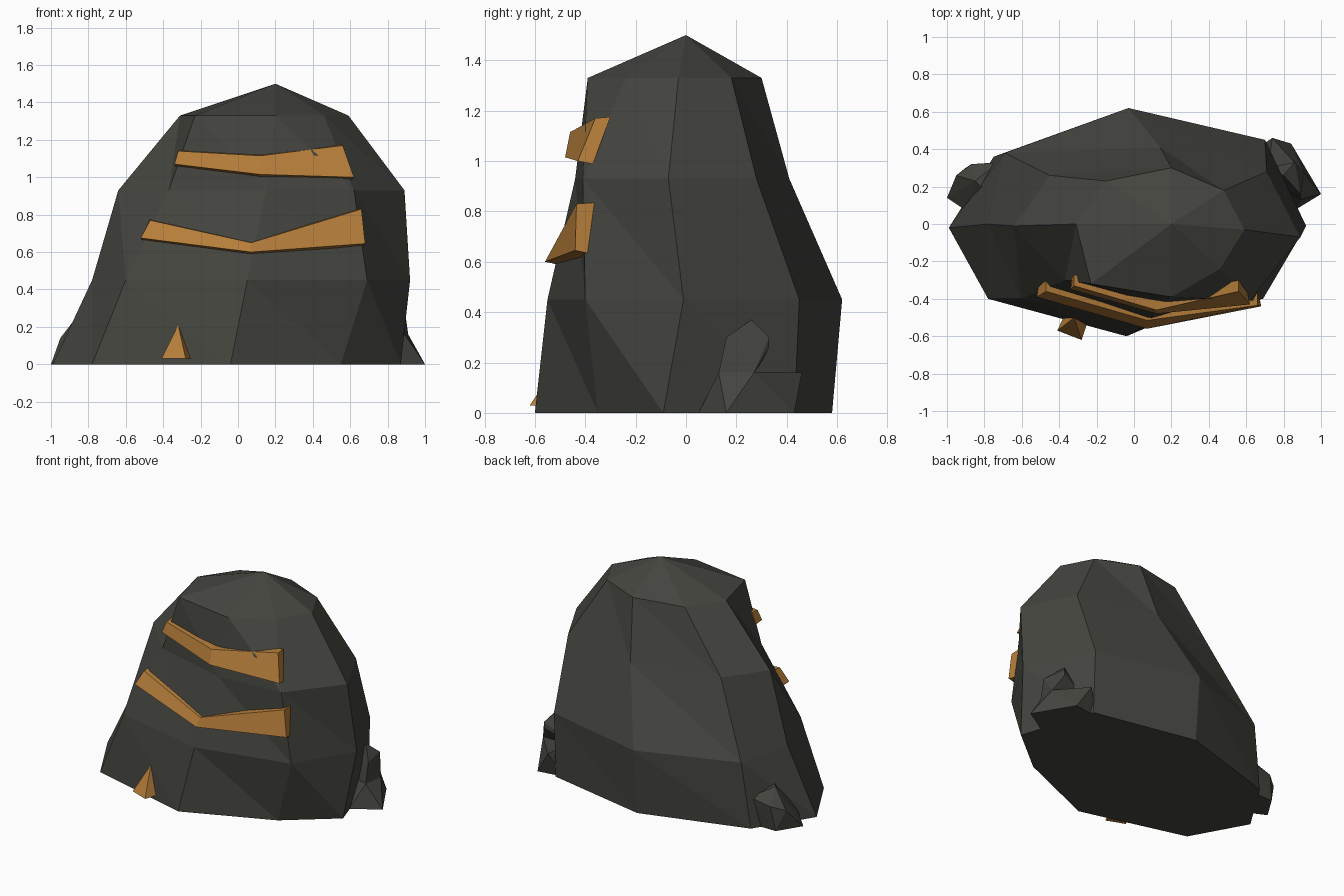
import bpy, bmesh

if "Cube" in bpy.data.objects:
    bpy.data.objects.remove(bpy.data.objects["Cube"])


def material(name, rgb):
    m = bpy.data.materials.new(name)
    m.diffuse_color = (*rgb, 1)
    m.use_nodes = True
    m.node_tree.nodes["Principled BSDF"].inputs["Base Color"].default_value = m.diffuse_color
    return m


STONE = material("dark stone", (0.058, 0.058, 0.050))
ORE = material("golden ore", (0.46, 0.205, 0.042))


def finish(name, bm, mat):
    bmesh.ops.recalc_face_normals(bm, faces=bm.faces[:])
    me = bpy.data.meshes.new(name)
    bm.to_mesh(me)
    bm.free()
    me.materials.append(mat)
    ob = bpy.data.objects.new(name, me)
    bpy.context.collection.objects.link(ob)
    return ob


def hull(name, points, mat):
    """Faceted chunk wrapped around a few corner points."""
    bm = bmesh.new()
    vs = [bm.verts.new(p) for p in points]
    res = bmesh.ops.convex_hull(bm, input=vs)
    junk = {g for g in res["geom_interior"] + res["geom_unused"]
            if isinstance(g, bmesh.types.BMVert)}
    bmesh.ops.delete(bm, geom=list(junk), context='VERTS')
    return finish(name, bm, mat)


def vein(name, low, high, depth, drop, mat):
    """Bent bar of ore: lower and upper front edges, pushed back into the rock."""
    bm = bmesh.new()
    sections = []
    for (a, b) in zip(low, high):
        pts = [a, b, (b[0], b[1] + depth, b[2] + 0.005),
               (a[0] * 0.98, a[1] + depth, a[2] - drop)]
        sections.append([bm.verts.new(p) for p in pts])
    for s, t in zip(sections, sections[1:]):
        for i in range(4):
            j = (i + 1) % 4
            bm.faces.new((s[i], s[j], t[j], t[i]))
    bm.faces.new(sections[0])
    bm.faces.new(sections[-1])
    return finish(name, bm, mat)


# Boulder: stacked eight-sided rings closed with a peak
RINGS = [
    (0.0, [(-.99, -.02), (-.78, -.4), (-.04, -.6), (.55, -.35),
           (.87, -.09), (.70, .43), (-.03, .58), (-.75, .36)]),
    (0.45, [(-.78, 0), (-.6, -.4), (.05, -.55), (.69, -.4),
            (.92, -.01), (.70, .45), (-.03, .62), (-.69, .38)]),
    (0.93, [(-.64, -.01), (-.37, -.3), (.15, -.44), (.62, -.41),
            (.89, -.07), (.71, .28), (.14, .41), (-.45, .26)]),
    (1.33, [(-.31, 0), (-.23, -.32), (.2, -.39), (.46, -.24),
            (.59, -.03), (.48, .18), (.2, .3), (-.15, .23)]),
]
bm = bmesh.new()
rings = [[bm.verts.new((x, y, z)) for x, y in pts] for z, pts in RINGS]
peak = bm.verts.new((.2, 0, 1.5))
bm.faces.new(rings[0])
for lo, up in zip(rings, rings[1:]):
    for i in range(8):
        j = (i + 1) % 8
        bm.faces.new((lo[i], lo[j], up[i]))
        bm.faces.new((lo[j], up[j], up[i]))
for i in range(8):
    bm.faces.new((rings[-1][i], rings[-1][(i + 1) % 8], peak))
finish("boulder", bm, STONE)

# Small stones leaning on the boulder
hull("left_stone", [(-1, .14, 0), (-.95, .26, .14), (-.87, .32, .17), (-.72, .33, .2),
                    (-.79, .17, .27), (-.85, .23, .27), (-.88, .06, .1), (-.88, .08, 0),
                    (-.9, .3, 0), (-.7, .3, 0), (-.7, .1, .1)], STONE)
hull("right_stone_base", [(1, .16, 0), (.89, .13, .16), (.91, .27, .16), (.74, .46, .16),
                          (.84, .43, 0), (.82, .05, 0), (.7, .2, .16), (.65, .4, 0)], STONE)
hull("right_stone_top", [(.89, .13, .16), (.89, .16, .3), (.86, .33, .3), (.86, .33, .26),
                         (.91, .27, .16), (.8, .26, .37), (.7, .2, .1), (.7, .3, .2)], STONE)

# Ore veins across the front
vein("lower_vein",
     [(-.52, -.39, .675), (.07, -.56, .6), (.68, -.44, .645)],
     [(-.47, -.36, .77), (.07, -.515, .65), (.66, -.435, .83)], .07, .015, ORE)
vein("upper_vein",
     [(-.34, -.35, 1.07), (.12, -.48, 1.015), (.62, -.43, 1.0)],
     [(-.32, -.33, 1.14), (.12, -.46, 1.115), (.56, -.36, 1.17)], .06, .012, ORE)

# Ore crystal at the foot
hull("ore_crystal", [(-.41, -.57, .03), (-.28, -.62, .03), (-.25, -.53, .03),
                     (-.36, -.46, .03), (-.32, -.5, .21)], ORE)
